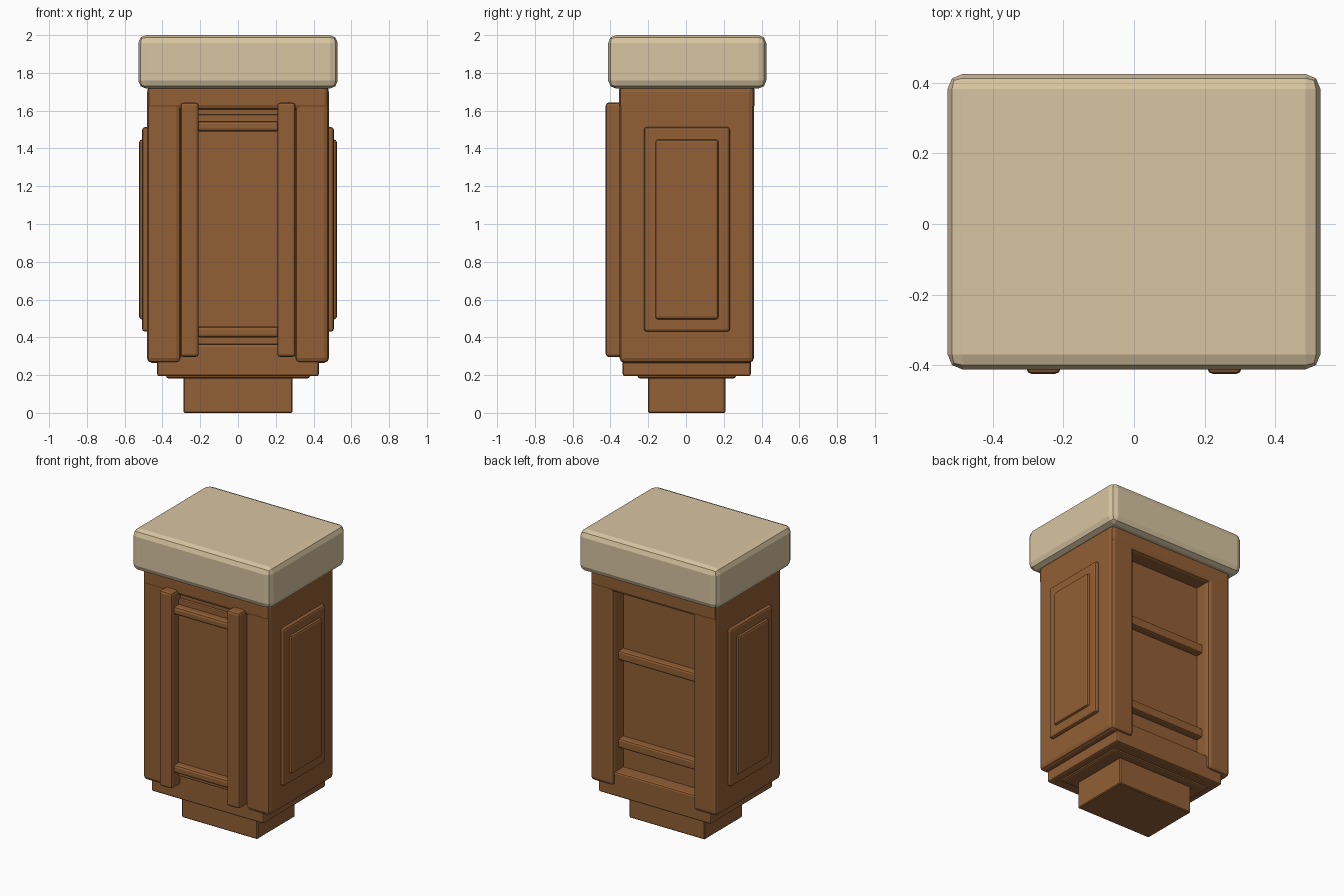
import bpy
import bmesh

if "Cube" in bpy.data.objects:
    bpy.data.objects.remove(bpy.data.objects["Cube"])


def make_material(name, rgb):
    mat = bpy.data.materials.new(name)
    mat.diffuse_color = (*rgb, 1.0)
    mat.use_nodes = True
    mat.node_tree.nodes["Principled BSDF"].inputs["Base Color"].default_value = mat.diffuse_color
    return mat


wood = make_material("brown wood", (0.29, 0.115, 0.035))
stone = make_material("pale stone", (0.69, 0.56, 0.36))


def block(name, x, y, z, mat=wood, bevel=0.01, segments=2):
    """Bevelled box spanning the given (min, max) ranges."""
    spans = (x, y, z)
    bm = bmesh.new()
    bmesh.ops.create_cube(bm, size=1.0)
    for v in bm.verts:
        v.co = [(s[0] + s[1]) / 2 + c * (s[1] - s[0]) for c, s in zip(v.co, spans)]
    mesh = bpy.data.meshes.new(name)
    bm.to_mesh(mesh)
    bm.free()
    mesh.materials.append(mat)
    obj = bpy.data.objects.new(name, mesh)
    bpy.context.collection.objects.link(obj)
    if bevel:
        mod = obj.modifiers.new("Bevel", 'BEVEL')
        mod.width = bevel
        mod.segments = segments
    return obj


def pair(name, x, y, z, **kw):
    """The same block on the right and on the left."""
    block("right_" + name, x, y, z, **kw)
    block("left_" + name, (-x[1], -x[0]), y, z, **kw)


# Countertop slab
block("countertop", (-0.528, 0.528), (-0.412, 0.425), (1.717, 2.0), mat=stone, bevel=0.042)

# Foot and stepped base
block("foot", (-0.288, 0.288), (-0.202, 0.208), (0.0, 0.22), bevel=0.006, segments=1)
block("base_step", (-0.382, 0.382), (-0.257, 0.265), (0.182, 0.25), bevel=0.015)
block("base", (-0.428, 0.428), (-0.335, 0.343), (0.194, 0.362), bevel=0.012)

# Cabinet core, side walls and top band
block("core", (-0.34, 0.34), (-0.33, 0.25), (0.3, 1.7), bevel=0)
pair("side_wall", (0.302, 0.482), (-0.352, 0.36), (0.265, 1.725), bevel=0.026)
block("top_band", (-0.479, 0.479), (-0.355, 0.363), (1.605, 1.735), bevel=0.024)

# Stepped panels on both sides
pair("side_frame", (0.46, 0.507), (-0.222, 0.232), (0.43, 1.513), bevel=0.014)
pair("side_panel", (0.48, 0.523), (-0.162, 0.172), (0.495, 1.447), bevel=0.014)

# Front door panel, stiles and rails
block("door_panel", (-0.25, 0.25), (-0.35, -0.31), (0.362, 1.58), bevel=0.006)
pair("front_stile", (0.208, 0.305), (-0.425, -0.31), (0.296, 1.643), bevel=0.016)
for name, z in (("lower", (0.4, 0.457)), ("upper", (1.49, 1.545))):
    block(name + "_front_rail", (-0.22, 0.22), (-0.4, -0.31), z, bevel=0.016)

# Shelves in the open back
for name, z in (("lower", (0.51, 0.575)), ("upper", (1.115, 1.18))):
    block(name + "_shelf", (-0.33, 0.33), (0.22, 0.302), z, bevel=0.014)
